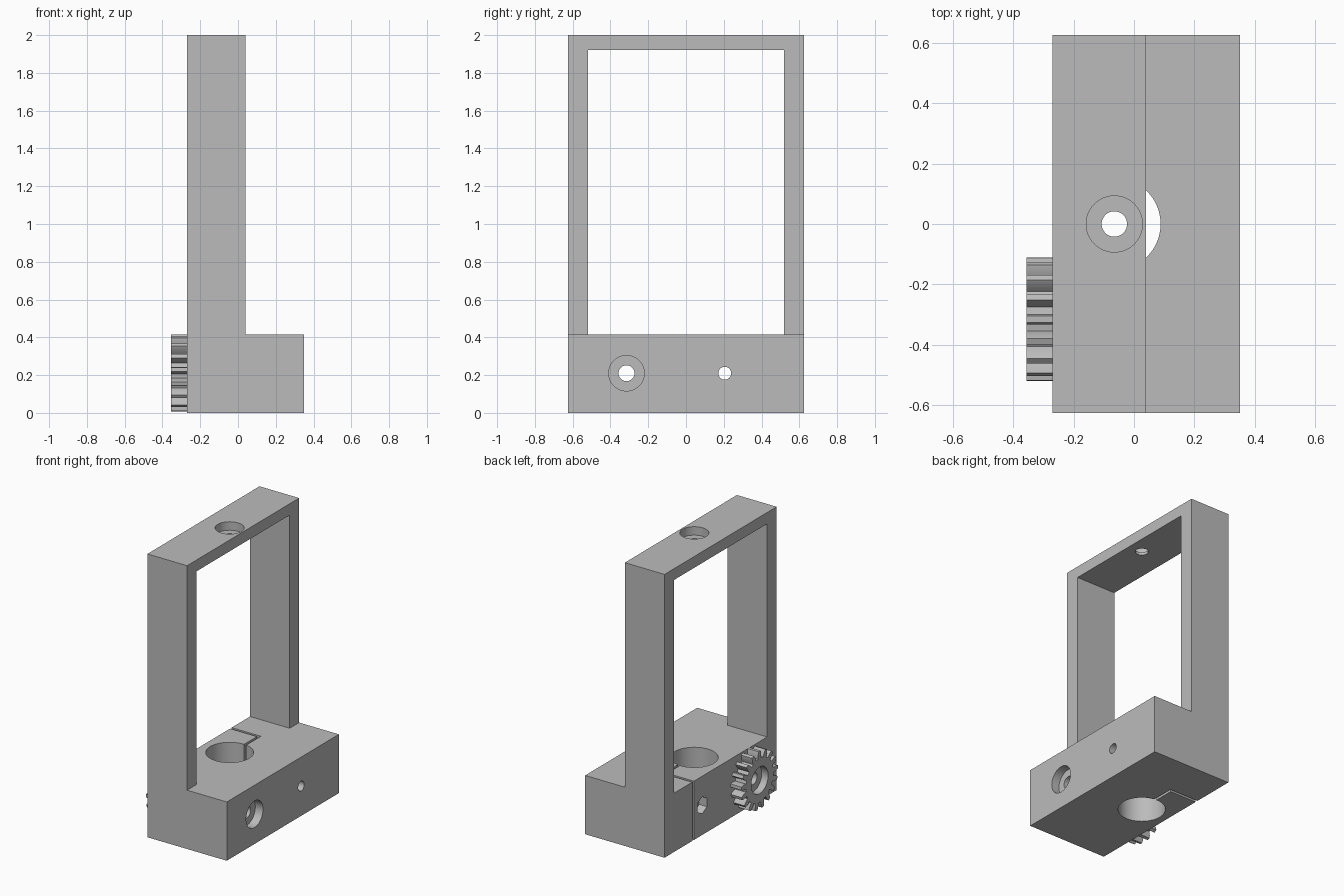
import bpy, bmesh, math
from mathutils import Matrix, Vector

if "Cube" in bpy.data.objects:
    bpy.data.objects.remove(bpy.data.objects["Cube"], do_unlink=True)

grey = bpy.data.materials.new("plain grey")
grey.use_nodes = True
grey.diffuse_color = (0.5, 0.5, 0.5, 1)
grey.node_tree.nodes["Principled BSDF"].inputs["Base Color"].default_value = (0.5, 0.5, 0.5, 1)

LEFT, RIGHT, HALF_Y = -0.27, 0.35, 0.625      # block extents
POST_X, BASE_Z, TOP_Z = 0.04, 0.415, 2.0
BORE_X = -0.065                               # axis of the vertical holes
GEAR_Y, BOLT_Y, AXIS_Z = -0.315, 0.205, 0.21  # axes of the horizontal holes
GEAR_X = -0.355


def prism(name, points, offset):
    """Extrude a closed outline of 3D points along an offset."""
    bm = bmesh.new()
    face = bm.faces.new([bm.verts.new(p) for p in points])
    ext = bmesh.ops.extrude_face_region(bm, geom=[face])["geom"]
    moved = [g for g in ext if isinstance(g, bmesh.types.BMVert)]
    bmesh.ops.translate(bm, verts=moved, vec=offset)
    bmesh.ops.recalc_face_normals(bm, faces=bm.faces)
    mesh = bpy.data.meshes.new(name)
    bm.to_mesh(mesh)
    bm.free()
    mesh.materials.append(grey)
    obj = bpy.data.objects.new(name, mesh)
    bpy.context.collection.objects.link(obj)
    return obj


def box(name, x0, x1, y0, y1, z0, z1):
    return prism(name, [(x0, y0, z0), (x1, y0, z0), (x1, y1, z0), (x0, y1, z0)], (0, 0, z1 - z0))


def hole_z(x, y, r, z0, z1):
    turn = [math.tau * i / 64 for i in range(64)]
    return prism("hole", [(x + r * math.cos(a), y + r * math.sin(a), z0) for a in turn], (0, 0, z1 - z0))


def hole_x(y, z, r, x0, x1, sides=48):
    turn = [math.tau * i / sides for i in range(sides)]
    return prism("hole", [(x0, y + r * math.sin(a), z + r * math.cos(a)) for a in turn], (x1 - x0, 0, 0))


def cut(obj, cutters):
    """Subtract the cutters in turn, then shade round walls smooth."""
    bpy.context.view_layer.objects.active = obj
    for cutter in cutters:
        mod = obj.modifiers.new("cut", 'BOOLEAN')
        mod.operation, mod.solver, mod.object = 'DIFFERENCE', 'EXACT', cutter
        bpy.ops.object.modifier_apply(modifier=mod.name)
        bpy.data.objects.remove(cutter, do_unlink=True)
    bpy.ops.object.select_all(action='DESELECT')
    obj.select_set(True)
    bpy.ops.object.shade_smooth_by_angle(angle=math.radians(20))


# Clamp block and tall frame in one L-shaped body
outline = [(LEFT, 0), (RIGHT, 0), (RIGHT, BASE_Z), (POST_X, BASE_Z), (POST_X, TOP_Z), (LEFT, TOP_Z)]
body = prism("frame_body", [(x, -HALF_Y, z) for x, z in outline], (0, 2 * HALF_Y, 0))
cut(body, [
    # frame window
    box("window", LEFT - 0.1, POST_X + 0.1, -0.52, 0.52, BASE_Z, 1.92),
    # clamp bore and its L-shaped slit
    hole_z(BORE_X, 0, 0.153, -0.1, BASE_Z + 0.1),
    box("slit", -0.06, -0.042, 0.05, 0.315, -0.1, BASE_Z + 0.1),
    box("slit", LEFT - 0.1, -0.042, 0.297, 0.315, -0.1, BASE_Z + 0.1),
    # counterbored hole in the top bar
    hole_z(BORE_X, 0, 0.042, 1.8, 2.1),
    hole_z(BORE_X, 0, 0.093, 1.94, 2.1),
    # counterbored axle hole
    hole_x(GEAR_Y, AXIS_Z, 0.042, -0.5, 0.5),
    hole_x(GEAR_Y, AXIS_Z, 0.094, RIGHT - 0.06, 0.5),
    # clamp bolt hole with hexagonal nut pocket
    hole_x(BOLT_Y, AXIS_Z, 0.034, -0.5, 0.5),
    hole_x(BOLT_Y, AXIS_Z, 0.06, -0.5, LEFT + 0.06, 6),
])

# Spur gear on the side of the block
TEETH = 17
step = math.tau / TEETH
tooth = [(-0.30, 0.155), (-0.25, 0.185), (-0.14, 0.205), (0.14, 0.205), (0.25, 0.185), (0.30, 0.155)]
rim = [((i + f) * step, r) for i in range(TEETH) for f, r in tooth]
gear = prism("spur_gear",
             [(GEAR_X, GEAR_Y + r * math.sin(a), AXIS_Z + r * math.cos(a)) for a, r in rim],
             (LEFT - GEAR_X, 0, 0))
cut(gear, [
    hole_x(GEAR_Y, AXIS_Z, 0.042, -0.5, 0),
    hole_x(GEAR_Y, AXIS_Z, 0.094, -0.5, GEAR_X + 0.05),
])
